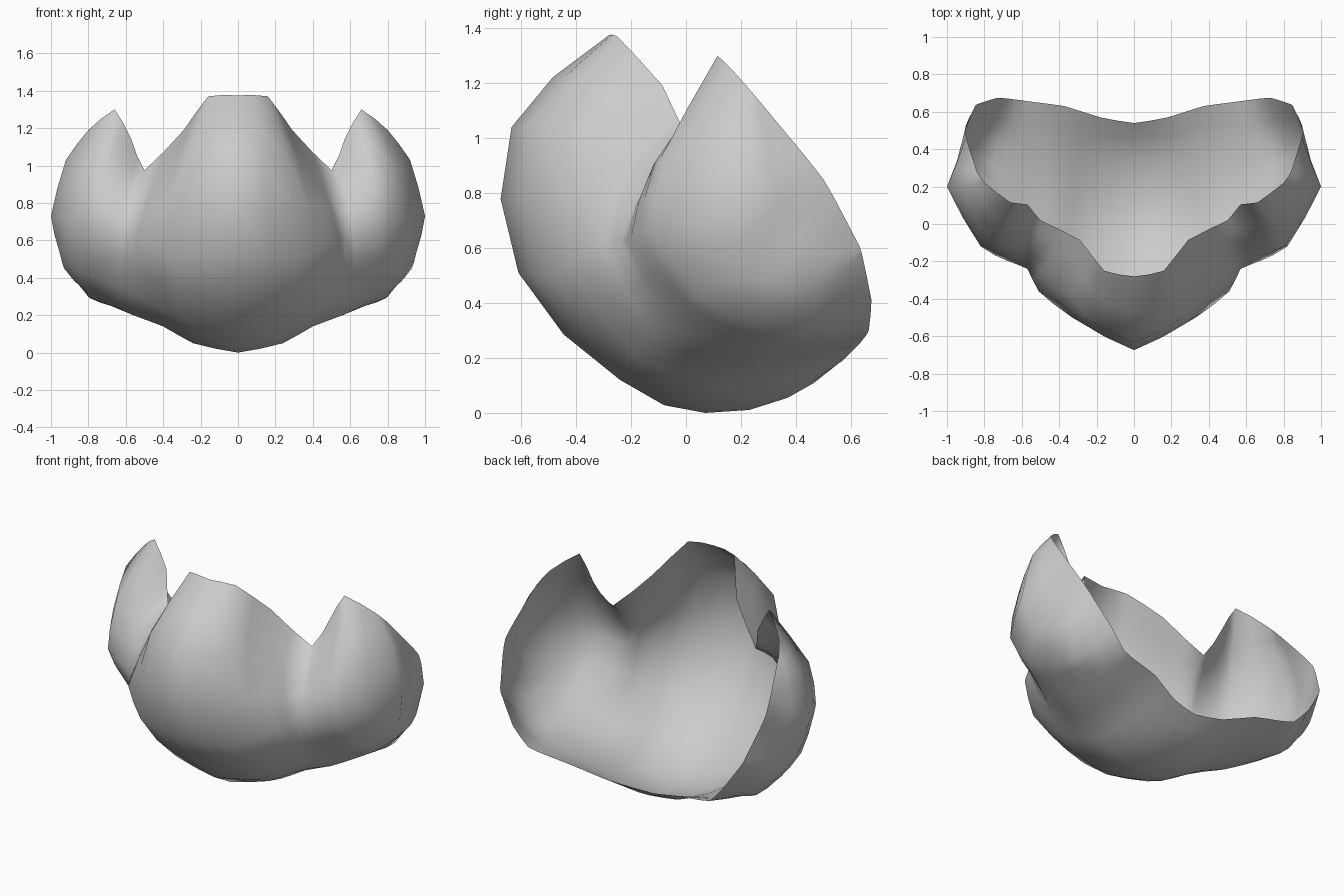
import bpy, bmesh
from mathutils import Vector

if "Cube" in bpy.data.objects:
    bpy.data.objects.remove(bpy.data.objects["Cube"])

STEPS = 2  # spline steps between neighbouring ribs and stations


def spline(pts, steps, round_=1.0, before=None, after=None):
    """Resample a chain of points; round_ blends straight lines into a Catmull-Rom curve."""
    p = [before or 2 * pts[0] - pts[1]] + pts + [after or 2 * pts[-1] - pts[-2]]
    out = []
    for i in range(1, len(p) - 2):
        a, b, c, d = p[i - 1:i + 3]
        for k in range(steps):
            t = k / steps
            curve = 0.5 * (2 * b + (c - a) * t + (2 * a - 5 * b + 4 * c - d) * t * t
                           + (3 * b - a - 3 * c + d) * t ** 3)
            out.append(b.lerp(c, t).lerp(curve, round_))
    return out + [pts[-1]]


# Centre rib: front rim, under the belly, to the back rim (y, z)
centre = [(-.28, 1.375), (-.635, 1.04), (-.61, .51), (-.24, .12), (.07, 0), (.37, .055), (.54, .17)]
centre = spline([Vector((0, y, z)) for y, z in centre], STEPS, 1.15)

# Side ribs, each from the upper rim to the lower back rim
side_ribs = [
    # front lobe
    [(.16, -.25, 1.37), (.26, -.5, 1.05), (.33, -.5, .5), (.28, -.22, .17), (.24, .08, .05), (.2, .37, .08), (.18, .57, .19)],
    [(.29, -.085, 1.19), (.385, -.28, .97), (.51, -.36, .6), (.44, -.16, .25), (.4, .1, .14), (.38, .4, .16), (.37, .63, .25)],
    # crease under the notch
    [(.5, .02, .975), (.52, -.12, .87), (.57, -.24, .62), (.57, -.09, .32), (.56, .12, .2), (.55, .42, .21), (.52, .65, .275)],
    # side lobe
    [(.57, .105, 1.14), (.64, -.12, .9), (.67, -.2, .64), (.7, -.03, .38), (.7, .16, .27), (.68, .42, .25), (.63, .665, .3)],
    [(.66, .115, 1.3), (.79, -.09, .93), (.82, -.12, .66), (.83, .04, .42), (.81, .24, .325), (.79, .43, .29), (.73, .675, .41)],
    [(.8, .22, 1.19), (.92, .2, 1.03), (1, .2, .73), (.955, .24, .54), (.93, .37, .45), (.89, .5, .47), (.84, .64, .58)],
]
ribs = [spline([Vector(p) for p in rib], STEPS, 0.5) for rib in side_ribs]

# Last rib runs along the open side edge
edge = spline([Vector(p) for p in [(.84, .28, 1.12), (.905, .5, .85), (.85, .63, .61)]], 6, 0.5)
ribs = [centre] + ribs + [edge]

# Resample across the ribs
rows = []
for j in range(len(centre)):
    chain = [r[j] for r in ribs]
    mirrored = Vector((-chain[1].x, chain[1].y, chain[1].z))
    rows.append(spline(chain, STEPS, 0.4, before=mirrored))

bm = bmesh.new()
grid = [[bm.verts.new(p) for p in row] for row in rows]
for upper, lower in zip(grid, grid[1:]):
    for i in range(len(upper) - 1):
        bm.faces.new((upper[i], lower[i], lower[i + 1], upper[i + 1]))
mesh = bpy.data.meshes.new("shell")
bm.to_mesh(mesh)
bm.free()

shell = bpy.data.objects.new("shell", mesh)
bpy.context.collection.objects.link(shell)
mirror = shell.modifiers.new("mirror", 'MIRROR')
mirror.use_clip = True
mirror.merge_threshold = 0.001

grey = bpy.data.materials.new("light grey")
grey.diffuse_color = (0.6, 0.6, 0.6, 1)
grey.use_nodes = True
grey.node_tree.nodes["Principled BSDF"].inputs["Base Color"].default_value = grey.diffuse_color
mesh.materials.append(grey)

for f in mesh.polygons:
    f.use_smooth = True
